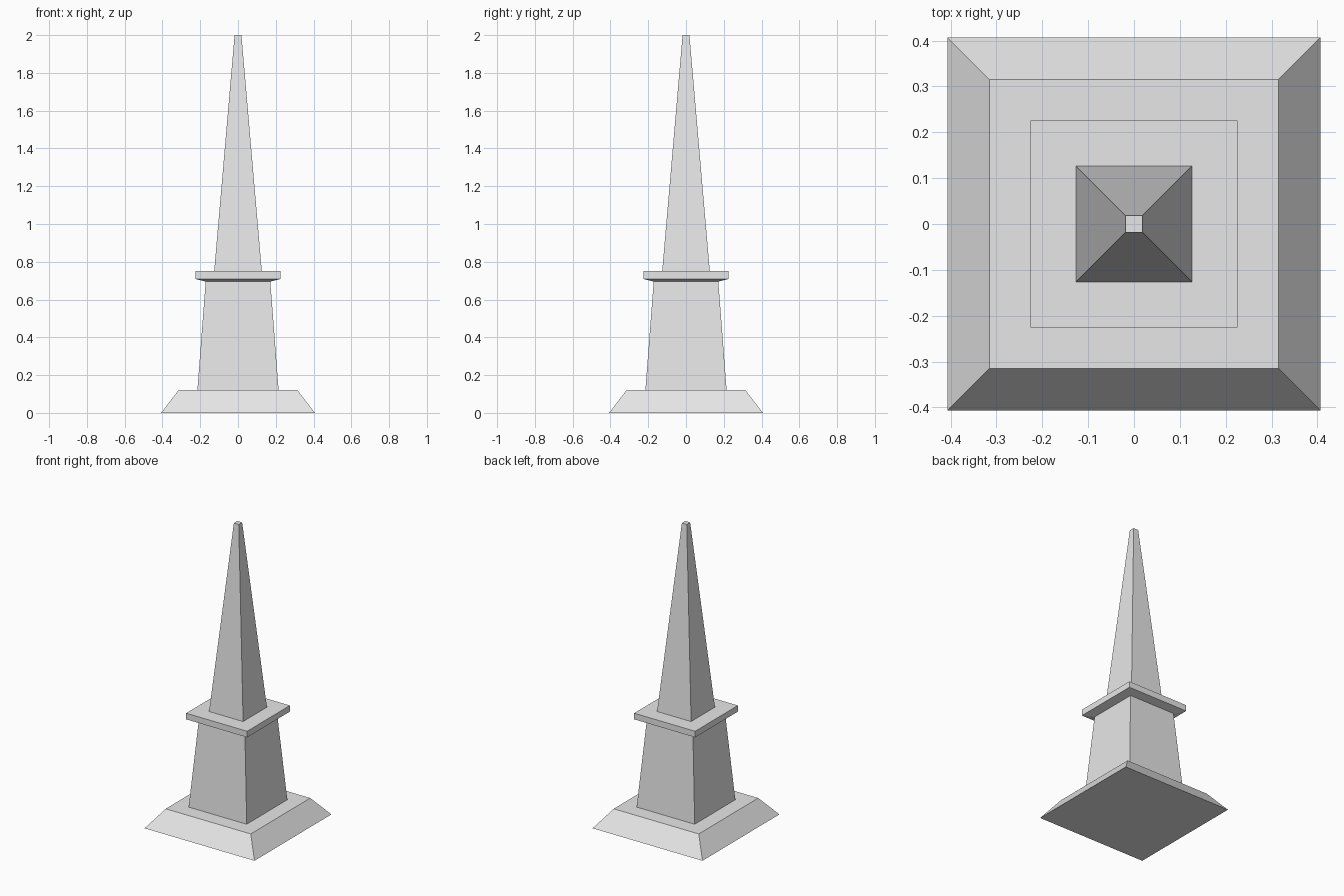
import bpy
import bmesh

cube = bpy.data.objects.get("Cube")
if cube:
    bpy.data.objects.remove(cube, do_unlink=True)

stone = bpy.data.materials.new("pale_grey_stone")
stone.use_nodes = True
grey = (0.8, 0.8, 0.8, 1)
stone.diffuse_color = grey
stone.node_tree.nodes["Principled BSDF"].inputs["Base Color"].default_value = grey


def square_tier(name, profile):
    """Stack square rings given as (half width, height) into a closed solid."""
    bm = bmesh.new()
    rings = [[bm.verts.new((sx * half, sy * half, z))
              for sx, sy in ((-1, -1), (1, -1), (1, 1), (-1, 1))]
             for half, z in profile]
    bm.faces.new(rings[0][::-1])
    bm.faces.new(rings[-1])
    for low, high in zip(rings, rings[1:]):
        for i in range(4):
            j = (i + 1) % 4
            bm.faces.new((low[i], low[j], high[j], high[i]))
    mesh = bpy.data.meshes.new(name)
    bm.to_mesh(mesh)
    bm.free()
    mesh.materials.append(stone)
    obj = bpy.data.objects.new(name, mesh)
    bpy.context.collection.objects.link(obj)


# Sloped footing, tapered pedestal, chamfered ledge and tall spire
square_tier("base_plinth", [(0.407, 0), (0.315, 0.12)])
square_tier("pedestal", [(0.215, 0.12), (0.171, 0.695)])
square_tier("ledge", [(0.171, 0.695), (0.226, 0.709), (0.226, 0.75)])
square_tier("spire", [(0.126, 0.75), (0.018, 2.0)])
